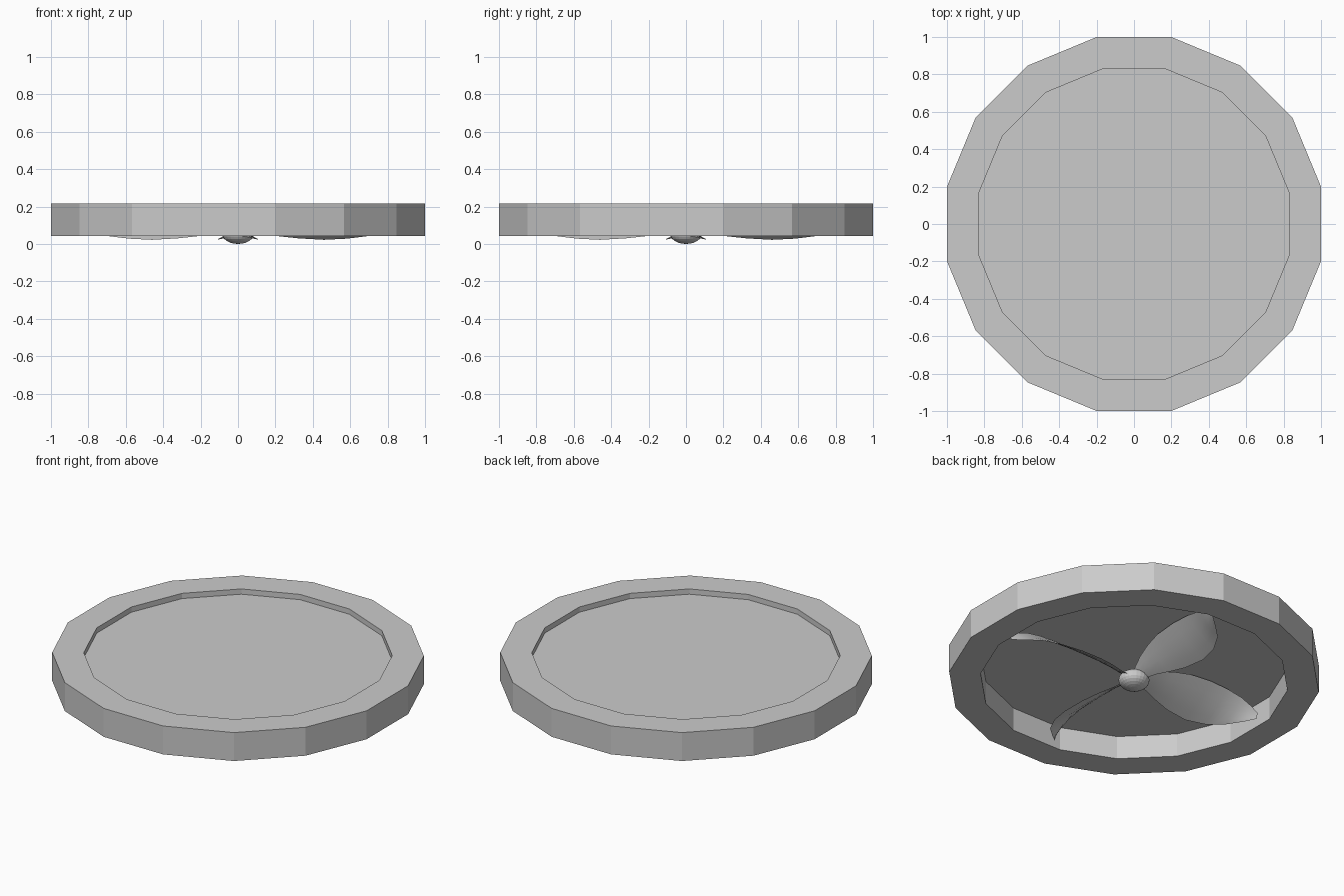
import bpy, bmesh, math

if "Cube" in bpy.data.objects:
    bpy.data.objects.remove(bpy.data.objects["Cube"])

SIDES = 16
Z_BOTTOM, Z_PLATE, Z_TOP = 0.043, 0.183, 0.215
K = 1 / math.cos(math.pi / SIDES)      # flat-to-flat size -> corner radius


def make(name, bm):
    me = bpy.data.meshes.new(name)
    bmesh.ops.recalc_face_normals(bm, faces=bm.faces)
    bm.to_mesh(me)
    bm.free()
    ob = bpy.data.objects.new(name, me)
    bpy.context.collection.objects.link(ob)
    return ob


def loop(bm, apothem, z):
    out = []
    for i in range(SIDES):
        a = 2 * math.pi * (i + 0.5) / SIDES
        out.append(bm.verts.new((apothem * K * math.cos(a), apothem * K * math.sin(a), z)))
    return out


# Outer housing ring: rectangular section swept round 16 sides
bm = bmesh.new()
rings = [loop(bm, r, z) for r, z in
         ((1.0, Z_BOTTOM), (1.0, Z_TOP), (0.83, Z_TOP), (0.83, Z_BOTTOM))]
for k in range(4):
    a, b = rings[k], rings[(k + 1) % 4]
    for i in range(SIDES):
        j = (i + 1) % SIDES
        bm.faces.new((a[i], a[j], b[j], b[i]))
make("housing_ring", bm)

# Recessed cover plate
bm = bmesh.new()
bm.faces.new(loop(bm, 0.83, Z_PLATE))
make("cover_plate", bm)

# Hub: flattened ball
bm = bmesh.new()
bmesh.ops.create_uvsphere(bm, u_segments=24, v_segments=12, radius=1)
bmesh.ops.scale(bm, vec=(0.085, 0.085, 0.054), verts=bm.verts)
bmesh.ops.translate(bm, vec=(0, 0, 0.054), verts=bm.verts)
make("hub", bm)

# Blade sections: distance out, low edge (x, z), high edge (x, z)
SECTIONS = [
    (0.05, -0.03, 0.055, 0.04, 0.090),
    (0.13, -0.045, 0.050, 0.065, 0.125),
    (0.22, -0.075, 0.041, 0.085, 0.150),
    (0.32, -0.10, 0.030, 0.102, 0.165),
    (0.46, -0.11, 0.022, 0.108, 0.172),
    (0.58, -0.085, 0.028, 0.107, 0.167),
    (0.68, -0.03, 0.040, 0.107, 0.150),
    (0.75, 0.045, 0.051, 0.107, 0.122),
    (0.795, 0.10, 0.061, 0.107, 0.095),
]
COLS = 5
for n in range(4):
    bm = bmesh.new()
    rows = []
    for y, x0, z0, x1, z1 in SECTIONS:
        row = []
        for c in range(COLS):
            t = c / (COLS - 1)
            camber = -0.06 * (x1 - x0) * 4 * t * (1 - t)
            row.append(bm.verts.new((x0 + (x1 - x0) * t, y, z0 + (z1 - z0) * t + camber)))
        rows.append(row)
    for a, b in zip(rows, rows[1:]):
        for c in range(COLS - 1):
            f = bm.faces.new((a[c], a[c + 1], b[c + 1], b[c]))
            f.smooth = True
    ob = make(f"blade_{n + 1}", bm)
    ob.rotation_euler.z = n * math.pi / 2
